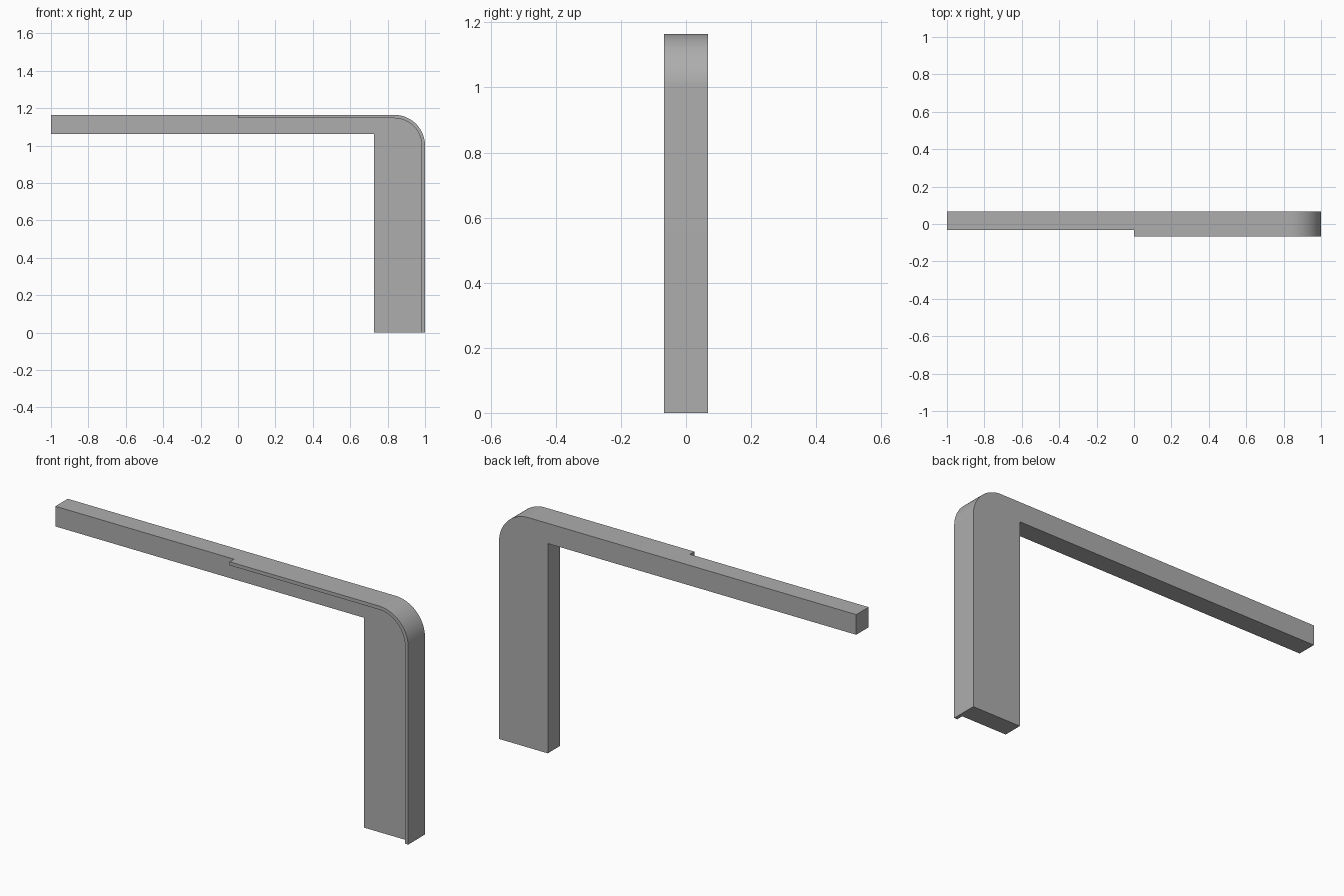
import bpy, bmesh, math

cube = bpy.data.objects.get("Cube")
if cube:
    bpy.data.objects.remove(cube, do_unlink=True)

TOP, ARM_BOTTOM, LEG_LEFT = 1.164, 1.062, 0.727
RADIUS, LIP = 0.165, 0.018
BACK, FACE, FRONT = 0.067, -0.032, -0.067
STEPS = 24


def bend(radius):
    """Rounded outer corner, from the top edge round to the side."""
    cx, cz = 1 - RADIUS, TOP - RADIUS
    angles = [math.pi / 2 * i / STEPS for i in range(STEPS + 1)]
    return [(cx + radius * math.sin(a), cz + radius * math.cos(a)) for a in angles]


mat = bpy.data.materials.new("plain grey")
mat.use_nodes = True
grey = (0.42, 0.42, 0.42, 1)
mat.diffuse_color = grey
mat.node_tree.nodes["Principled BSDF"].inputs["Base Color"].default_value = grey

bm = bmesh.new()


def points(profile):
    return [bm.verts.new((x, FACE, z)) for x, z in profile]


# Curves bounding the lip, shared by the panel and the lip
outer = points([(0, TOP)] + bend(RADIUS) + [(1, 0)])
inner = points([(0, TOP - LIP)] + bend(RADIUS - LIP) + [(1 - LIP, 0)])

# Arm and leg panel, with the lip strip along its outer edge
rest = points([(LEG_LEFT, 0), (LEG_LEFT, ARM_BOTTOM), (-1, ARM_BOTTOM), (-1, TOP)])
panel = bm.faces.new([outer[0]] + inner + rest)
lip = bm.faces.new(outer + inner[::-1])

# Thicken everything backwards, then raise the lip forwards
back = bmesh.ops.extrude_face_region(bm, geom=[panel, lip], use_keep_orig=True)["geom"]
bmesh.ops.translate(bm, vec=(0, BACK - FACE, 0),
                    verts=[g for g in back if isinstance(g, bmesh.types.BMVert)])
raised = bmesh.ops.extrude_discrete_faces(bm, faces=[lip])["faces"]
bmesh.ops.translate(bm, vec=(0, FRONT - FACE, 0), verts=raised[0].verts)
bmesh.ops.recalc_face_normals(bm, faces=bm.faces)

mesh = bpy.data.meshes.new("lipped_bracket")
bm.to_mesh(mesh)
bm.free()
mesh.materials.append(mat)
bracket = bpy.data.objects.new("lipped_bracket", mesh)
bpy.context.collection.objects.link(bracket)

# Smooth the bend and keep the edges sharp
bpy.ops.object.select_all(action="DESELECT")
bracket.select_set(True)
bpy.context.view_layer.objects.active = bracket
bpy.ops.object.shade_smooth_by_angle(angle=math.radians(30))
